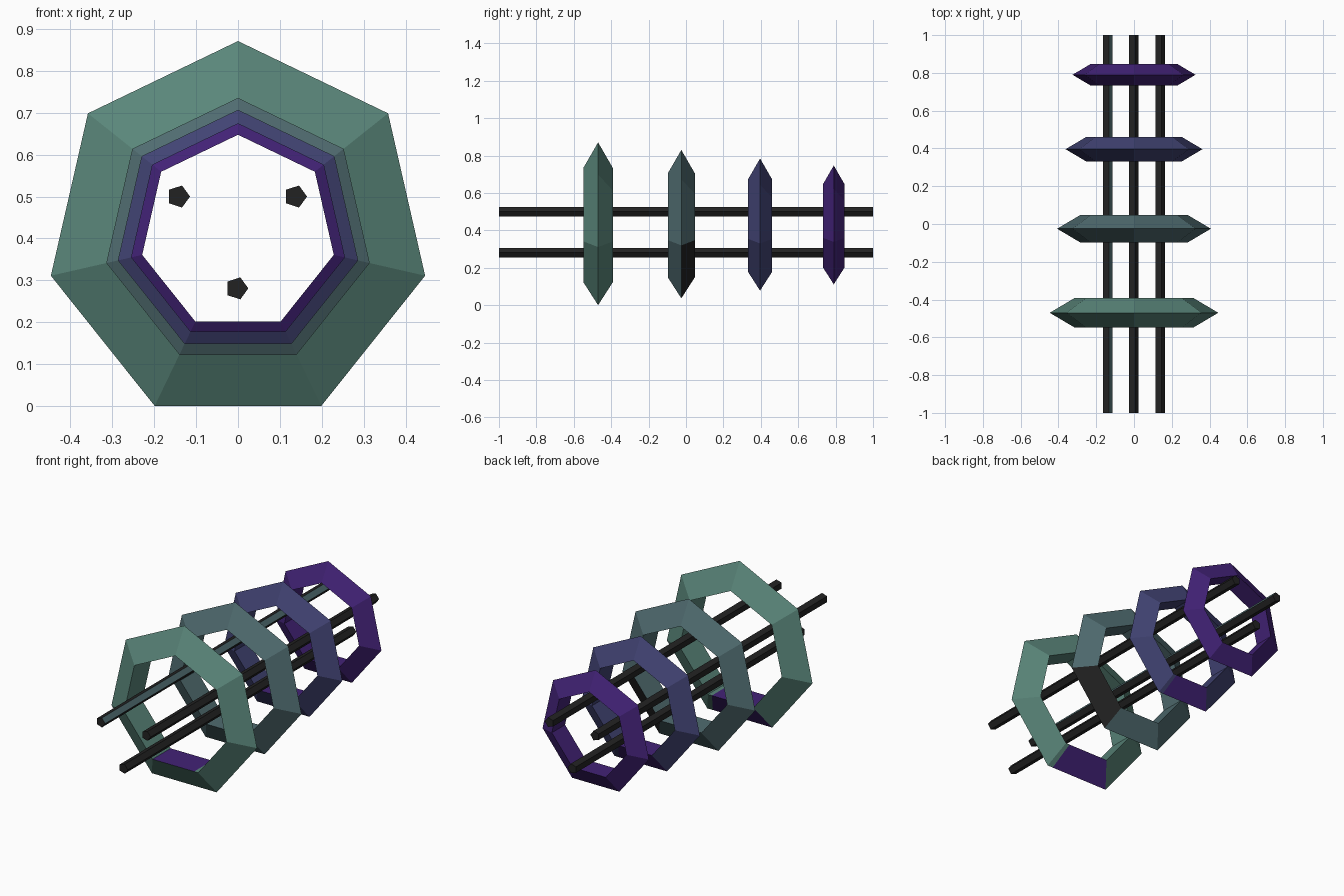
import bpy, bmesh, math
from mathutils import Vector

if "Cube" in bpy.data.objects:
    bpy.data.objects.remove(bpy.data.objects["Cube"])

CZ = 0.413  # height of the shared ring axis


def material(name, r, g, b):
    lin = [((c / 255 + 0.055) / 1.055) ** 2.4 if c > 10 else c / 255 / 12.92 for c in (r, g, b)]
    m = bpy.data.materials.new(name)
    m.diffuse_color = (*lin, 1)
    m.use_nodes = True
    m.node_tree.nodes["Principled BSDF"].inputs["Base Color"].default_value = m.diffuse_color
    return m


GREEN = material("sea green", 90, 134, 122)
TEAL = material("slate teal", 80, 108, 112)
BLUE = material("dusk blue", 65, 67, 115)
PURPLE = material("deep purple", 66, 34, 118)
BLACK = material("black", 34, 34, 34)


def finish(bm, name, mats):
    bmesh.ops.recalc_face_normals(bm, faces=bm.faces)
    me = bpy.data.meshes.new(name)
    bm.to_mesh(me)
    bm.free()
    for m in mats:
        me.materials.append(m)
    ob = bpy.data.objects.new(name, me)
    bpy.context.collection.objects.link(ob)


def polar(radius, angle, y):
    # angle measured clockwise from the top, seen from the front
    return Vector((radius * math.sin(angle), y, CZ + radius * math.cos(angle)))


def ring(name, y, s, mats, accent=None):
    # seven-sided ring with a triangular section, point outward
    section = [(0.4577, 0), (0.321, -0.079), (0.321, 0.079)]
    bm = bmesh.new()
    loops = [[bm.verts.new(polar(r * s, 2 * math.pi * i / 7, y + d * s)) for r, d in section]
             for i in range(7)]
    faces = {}
    for i in range(7):
        a, b = loops[i], loops[(i + 1) % 7]
        for j in range(3):
            k = (j + 1) % 3
            faces[i, j] = bm.faces.new((a[j], a[k], b[k], b[j]))
    if accent == "panel":    # one dark panel, low on the right, facing back
        faces[2, 2].material_index = 1
    if accent == "strip":    # narrow strip at the corner of the bottom segment
        ang = 2 * math.pi * 3 / 7 + 0.07
        normal = Vector((math.cos(ang), 0, -math.sin(ang)))
        cut = [faces[3, 1], faces[3, 2]]
        geom = cut + list({e for f in cut for e in f.edges}) + list({v for f in cut for v in f.verts})
        res = bmesh.ops.bisect_plane(bm, geom=geom, plane_co=(0, y, CZ), plane_no=normal)
        for f in res["geom"]:
            if isinstance(f, bmesh.types.BMFace):
                c = f.calc_center_median() - Vector((0, y, CZ))
                if c.dot(normal) > 0:
                    f.material_index = 1
    finish(bm, name, mats)


def rod(name, x, z, mats, accent=False):
    # five-sided rod running front to back
    bm = bmesh.new()
    ends = [[bm.verts.new((x + 0.0276 * math.cos(2 * math.pi * i / 5), y,
                           z + 0.0276 * math.sin(2 * math.pi * i / 5))) for i in range(5)]
            for y in (-1, 1)]
    for e in ends:
        bm.faces.new(e)
    for i in range(5):
        k = (i + 1) % 5
        f = bm.faces.new((ends[0][i], ends[0][k], ends[1][k], ends[1][i]))
        if accent and i == 0:
            f.material_index = 1
    finish(bm, name, mats)


# rings, shrinking toward the back
ring("front_ring", -0.47, 1.0, [GREEN, PURPLE], "strip")
ring("second_ring", -0.025, 0.912, [TEAL, BLACK], "panel")
ring("third_ring", 0.396, 0.812, [BLUE, PURPLE], "strip")
ring("back_ring", 0.79, 0.73, [PURPLE])

# three long rods
rod("left_rod", -0.142, 0.5, [BLACK, TEAL], True)
rod("right_rod", 0.137, 0.5, [BLACK])
rod("lower_rod", -0.003, 0.281, [BLACK])
